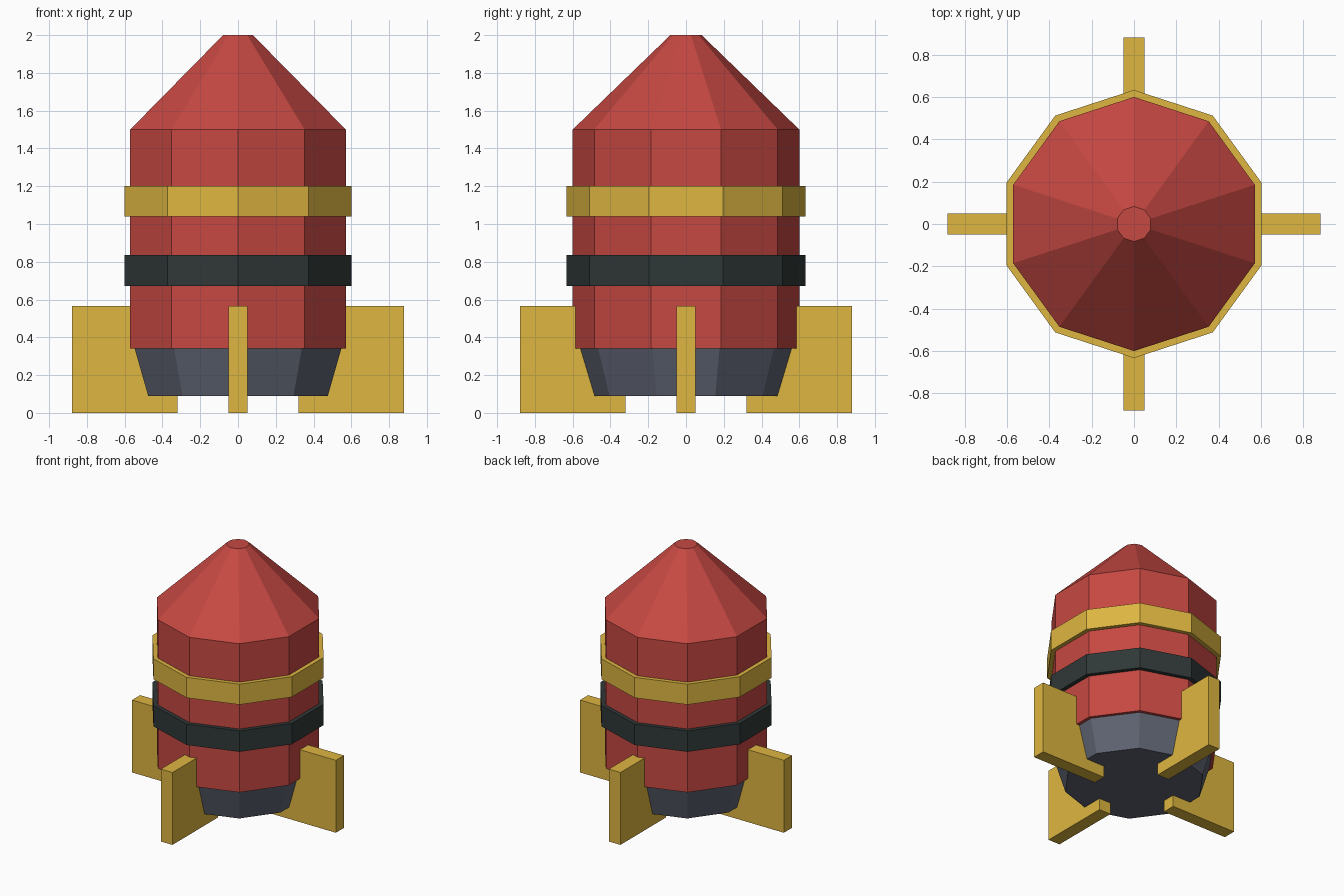
import bpy, bmesh, math

if "Cube" in bpy.data.objects:
    bpy.data.objects.remove(bpy.data.objects["Cube"])

SIDES = 10


def material(name, rgb):
    lin = [(c / 255 / 12.92) if c < 10 else ((c / 255 + 0.055) / 1.055) ** 2.4 for c in rgb]
    m = bpy.data.materials.new(name)
    m.diffuse_color = (*lin, 1)
    m.use_nodes = True
    m.node_tree.nodes["Principled BSDF"].inputs["Base Color"].default_value = m.diffuse_color
    return m


red = material("red", (198, 72, 66))
gold = material("gold", (222, 182, 65))
black = material("dark_green_black", (47, 56, 55))
grey = material("slate_grey", (94, 99, 113))


def add(name, bm, mat):
    bmesh.ops.recalc_face_normals(bm, faces=bm.faces[:])
    mesh = bpy.data.meshes.new(name)
    bm.to_mesh(mesh)
    bm.free()
    mesh.materials.append(mat)
    ob = bpy.data.objects.new(name, mesh)
    bpy.context.collection.objects.link(ob)
    return ob


def lathe(name, profile, mat):
    """Closed ten-sided solid from (radius, z) pairs, one corner pointing to +y."""
    bm = bmesh.new()
    rings = []
    for r, z in profile:
        angles = [math.pi / 2 + 2 * math.pi * i / SIDES for i in range(SIDES)]
        rings.append([bm.verts.new((r * math.cos(a), r * math.sin(a), z)) for a in angles])
    for lo, hi in zip(rings, rings[1:]):
        for i in range(SIDES):
            j = (i + 1) % SIDES
            bm.faces.new((lo[i], lo[j], hi[j], hi[i]))
    bm.faces.new(rings[0][::-1])
    bm.faces.new(rings[-1])
    return add(name, bm, mat)


# Hull with pointed nose
lathe("hull", [(0.6, 0.34), (0.6, 1.5), (0.083, 2.0)], red)
# Engine nozzle
lathe("nozzle", [(0.5, 0.09), (0.575, 0.34)], grey)
# Bands around the hull
lathe("upper_band", [(0.633, 1.04), (0.633, 1.2)], gold)
lathe("lower_band", [(0.633, 0.672), (0.633, 0.835)], black)

# Four box fins
for k in range(4):
    bm = bmesh.new()
    bmesh.ops.create_cube(bm, size=1)
    for v in bm.verts:
        v.co = (0.60 + v.co.x * 0.56, v.co.y * 0.1, 0.2825 + v.co.z * 0.565)
    fin = add(f"fin_{k + 1}", bm, gold)
    fin.rotation_euler.z = k * math.pi / 2
